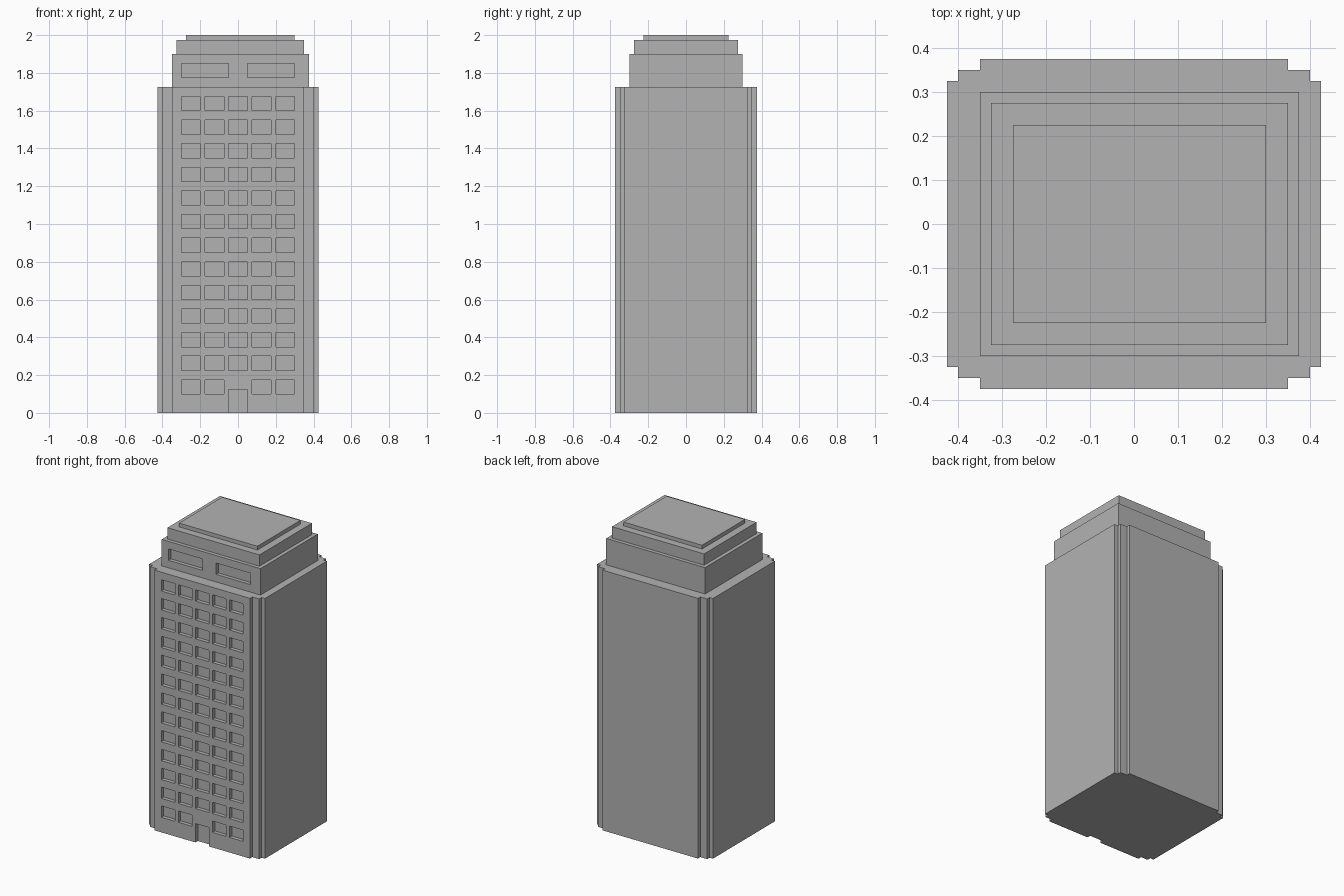
import bpy
import bmesh

if "Cube" in bpy.data.objects:
    bpy.data.objects.remove(bpy.data.objects["Cube"], do_unlink=True)

concrete = bpy.data.materials.new("concrete grey")
concrete.use_nodes = True
GREY = (0.448, 0.448, 0.448, 1)
concrete.diffuse_color = GREY
concrete.node_tree.nodes["Principled BSDF"].inputs["Base Color"].default_value = GREY


def add_prisms(name, prisms):
    """One object from (outline, bottom, top) prisms."""
    bm = bmesh.new()
    for outline, bottom, top in prisms:
        base = bm.faces.new([bm.verts.new((x, y, bottom)) for x, y in outline])
        side = bmesh.ops.extrude_face_region(bm, geom=[base])["geom"]
        verts = [v for v in side if isinstance(v, bmesh.types.BMVert)]
        bmesh.ops.translate(bm, verts=verts, vec=(0, 0, top - bottom))
    bmesh.ops.recalc_face_normals(bm, faces=bm.faces)
    mesh = bpy.data.meshes.new(name)
    bm.to_mesh(mesh)
    bm.free()
    mesh.materials.append(concrete)
    obj = bpy.data.objects.new(name, mesh)
    bpy.context.collection.objects.link(obj)
    return obj


def rect(x0, x1, y0, y1):
    return [(x0, y0), (x1, y0), (x1, y1), (x0, y1)]


def recess(obj, openings, front, depth=0.025):
    """Cut (x0, x1, z0, z1) openings into the front wall."""
    cutter = add_prisms("opening_cutter", [
        (rect(x0, x1, front - 0.1, front + depth), z0, z1)
        for x0, x1, z0, z1 in openings])
    cutter.hide_render = True
    mod = obj.modifiers.new("openings", "BOOLEAN")
    mod.operation = "DIFFERENCE"
    mod.solver = "EXACT"
    mod.object = cutter
    bpy.context.view_layer.objects.active = obj
    bpy.ops.object.modifier_apply(modifier=mod.name)
    bpy.data.objects.remove(cutter, do_unlink=True)


# Main tower with stepped corners
corner = [(0.425, 0.325), (0.4, 0.325), (0.4, 0.35), (0.35, 0.35), (0.35, 0.375)]
half = corner + [(-x, y) for x, y in reversed(corner)]
outline = half + [(-x, -y) for x, y in half]
tower = add_prisms("main_tower", [(outline, 0, 1.725)])

# Doorway and window grid; the doorway takes the middle of the lowest row
openings = [(-0.05, 0.05, -0.1, 0.125)]
for row in range(13):
    for col in range(5):
        if (row, col) != (0, 2):
            x, z = -0.3 + 0.125 * col, 0.1 + 0.125 * row
            openings.append((x, x + 0.1, z, z + 0.075))
recess(tower, openings, -0.375)

# Set-back roof tiers
penthouse = add_prisms("penthouse", [(rect(-0.35, 0.375, -0.3, 0.3), 1.725, 1.9)])
recess(penthouse, [(-0.3, -0.05, 1.775, 1.85), (0.05, 0.3, 1.775, 1.85)], -0.3)
add_prisms("upper_tier", [(rect(-0.325, 0.35, -0.275, 0.275), 1.9, 1.975)])
add_prisms("roof_cap", [(rect(-0.275, 0.3, -0.225, 0.225), 1.975, 2)])
